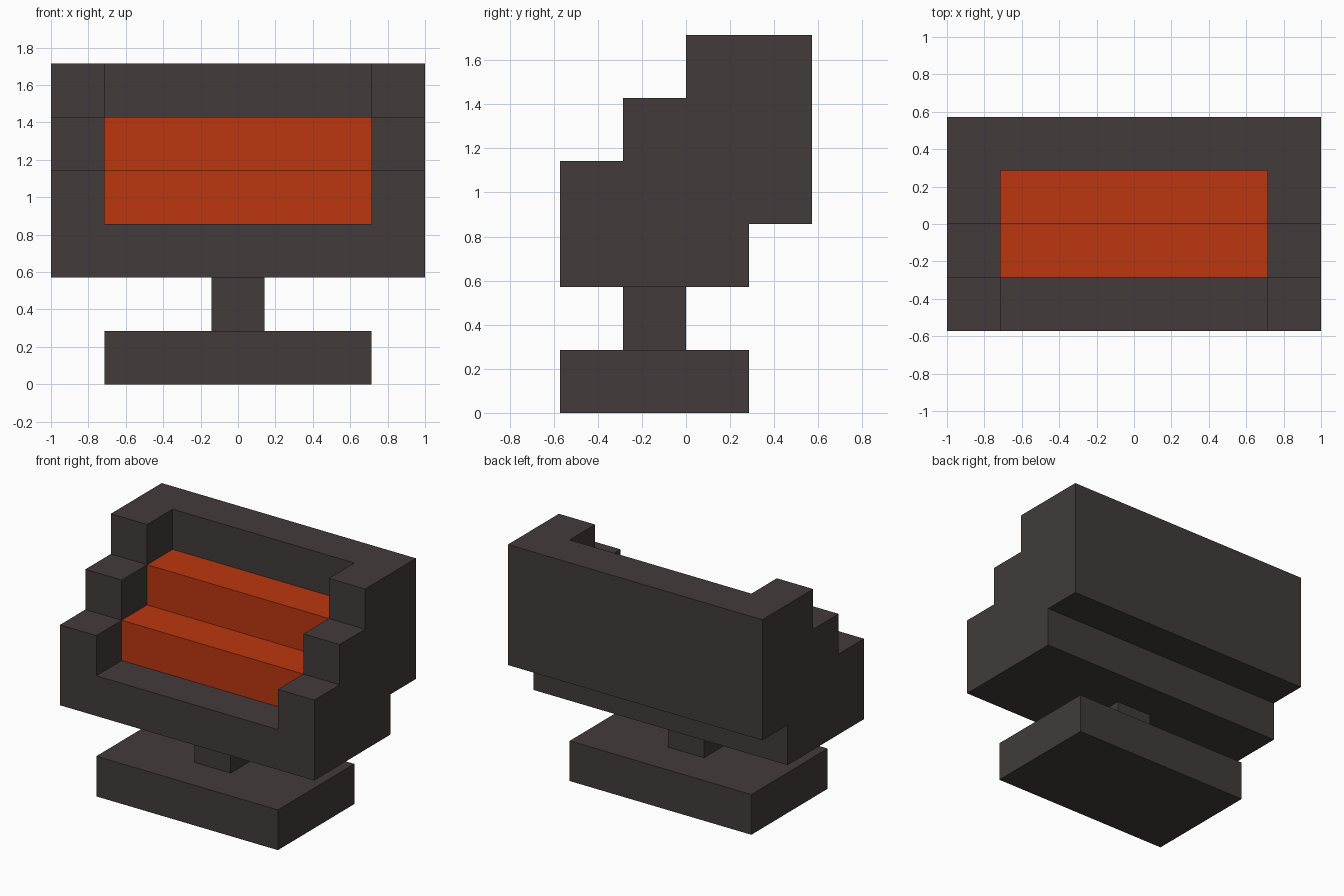
import bpy
import bmesh

U = 2 / 7  # one block


def material(name, colour):
    mat = bpy.data.materials.new(name)
    mat.use_nodes = True
    mat.diffuse_color = colour
    mat.node_tree.nodes["Principled BSDF"].inputs["Base Color"].default_value = colour
    return mat


def prism(name, profile, x0, x1, mats, caps=True):
    """Extrude a counter-clockwise (y, z) profile, in blocks, from x0 to x1."""
    bm = bmesh.new()
    low, high = [[bm.verts.new((x * U, y * U, z * U)) for y, z in profile] for x in (x0, x1)]
    n = len(profile)
    for i in range(n):
        j = (i + 1) % n
        bm.faces.new((high[i], low[i], low[j], high[j]))
    if caps:
        bm.faces.new(high)
        bm.faces.new(low[::-1])
    mesh = bpy.data.meshes.new(name)
    bm.to_mesh(mesh)
    bm.free()
    for mat in mats:
        mesh.materials.append(mat)
    obj = bpy.data.objects.new(name, mesh)
    bpy.context.collection.objects.link(obj)
    return obj


def rectangle(y0, y1, z0, z1):
    return [(y0, z0), (y1, z0), (y1, z1), (y0, z1)]


cube = bpy.data.objects.get("Cube")
if cube:
    bpy.data.objects.remove(cube)

casing = material("dark grey casing", (0.0545, 0.0437, 0.0437, 1))
glow = material("orange screen", (0.503, 0.0369, 0.0048, 1))

# Foot and neck
prism("base", rectangle(-2, 1, 0, 1), -2.5, 2.5, [casing])
prism("neck", rectangle(-1, 0, 1, 2), -0.5, 0.5, [casing])

# Stepped underside shared by the frame sides and the middle
underside = [(-2, 2), (1, 2), (1, 3), (2, 3), (2, 6)]

# Frame sides, with three steps up towards the back
side_steps = [(0, 6), (0, 5), (-1, 5), (-1, 4), (-2, 4)]
for name, x0, x1 in (("right_frame", -3.5, -2.5), ("left_frame", 2.5, 3.5)):
    prism(name, underside + side_steps, x0, x1, [casing])

# Middle section, one block lower than the sides; ends are closed by the sides
screen_steps = [(1, 6), (1, 5), (0, 5), (0, 4), (-1, 4), (-1, 3), (-2, 3)]
middle = prism("screen_and_back", underside + screen_steps, -2.5, 2.5, [casing, glow], caps=False)

# Orange on the stepped screen faces only
for face in middle.data.polygons:
    y, z = face.center.y / U, face.center.z / U
    if -1.1 < y < 0.9 and 3.1 < z < 5.1:
        face.material_index = 1
